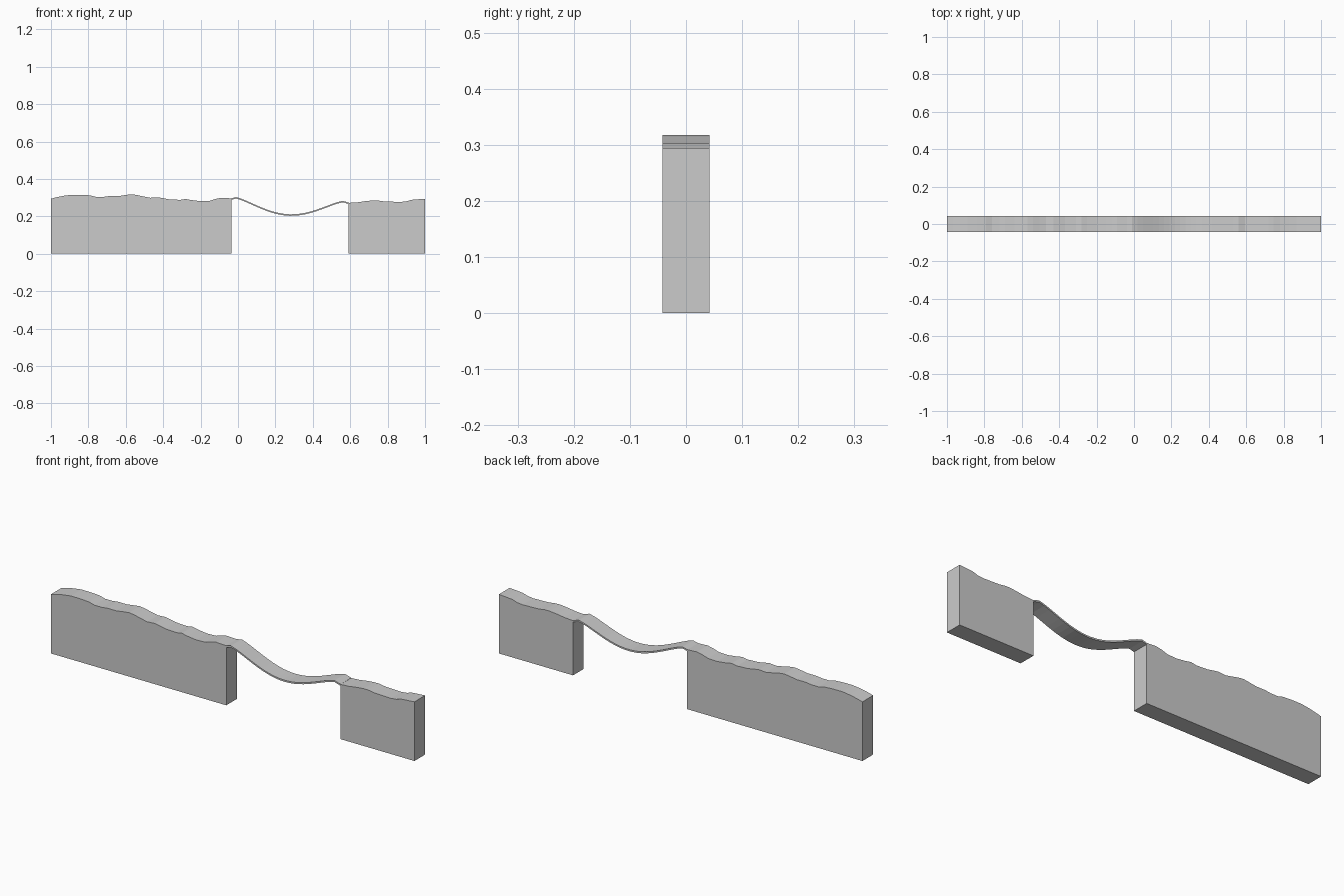
import bpy, bmesh, math

if "Cube" in bpy.data.objects:
    bpy.data.objects.remove(bpy.data.objects["Cube"])

HALF_WIDTH = 0.042


def extrude_profile(name, outline):
    """Extrude a closed x/z outline across the full width."""
    bm = bmesh.new()
    front = bm.faces.new([bm.verts.new((x, -HALF_WIDTH, z)) for x, z in outline])
    res = bmesh.ops.extrude_face_region(bm, geom=[front])
    verts = [g for g in res["geom"] if isinstance(g, bmesh.types.BMVert)]
    bmesh.ops.translate(bm, verts=verts, vec=(0, 2 * HALF_WIDTH, 0))
    bmesh.ops.recalc_face_normals(bm, faces=bm.faces[:])
    mesh = bpy.data.meshes.new(name)
    bm.to_mesh(mesh)
    bm.free()
    obj = bpy.data.objects.new(name, mesh)
    bpy.context.collection.objects.link(obj)
    return obj


def bank(name, top):
    """Solid block from the ground up to an uneven top."""
    extrude_profile(name, [(top[0][0], 0), (top[-1][0], 0)] + top[::-1])


# Left bank with bumpy ground
bank("left_bank", [
    (-1, .294), (-.97, .302), (-.93, .31), (-.89, .315), (-.84, .315),
    (-.79, .312), (-.76, .304), (-.72, .304), (-.69, .308), (-.64, .308),
    (-.6, .314), (-.57, .318), (-.54, .314), (-.505, .306), (-.47, .299),
    (-.43, .302), (-.4, .297), (-.37, .291), (-.31, .288), (-.28, .293),
    (-.25, .287), (-.2, .281), (-.15, .283), (-.12, .293), (-.09, .299),
    (-.035, .296)])

# Right bank with bumpy ground
bank("right_bank", [
    (.592, .272), (.64, .275), (.68, .281), (.72, .285), (.745, .285),
    (.78, .28), (.83, .278), (.87, .277), (.9, .28), (.925, .288),
    (.96, .291), (1, .294)])

# Sagging bridge deck with lipped ends
THICK = 0.008
x0, x1, n = -0.01, 0.56, 20
deck = [(-.037, .296)]
for i in range(n + 1):
    t = i / n
    sag = 0.082 * math.sin(math.pi * t) ** 1.25
    deck.append((x0 + (x1 - x0) * t, .303 - .02 * t - sag))
deck.append((.594, .273))
under = [(x, z - THICK) for x, z in deck]
extrude_profile("bridge_deck", deck + under[::-1])
